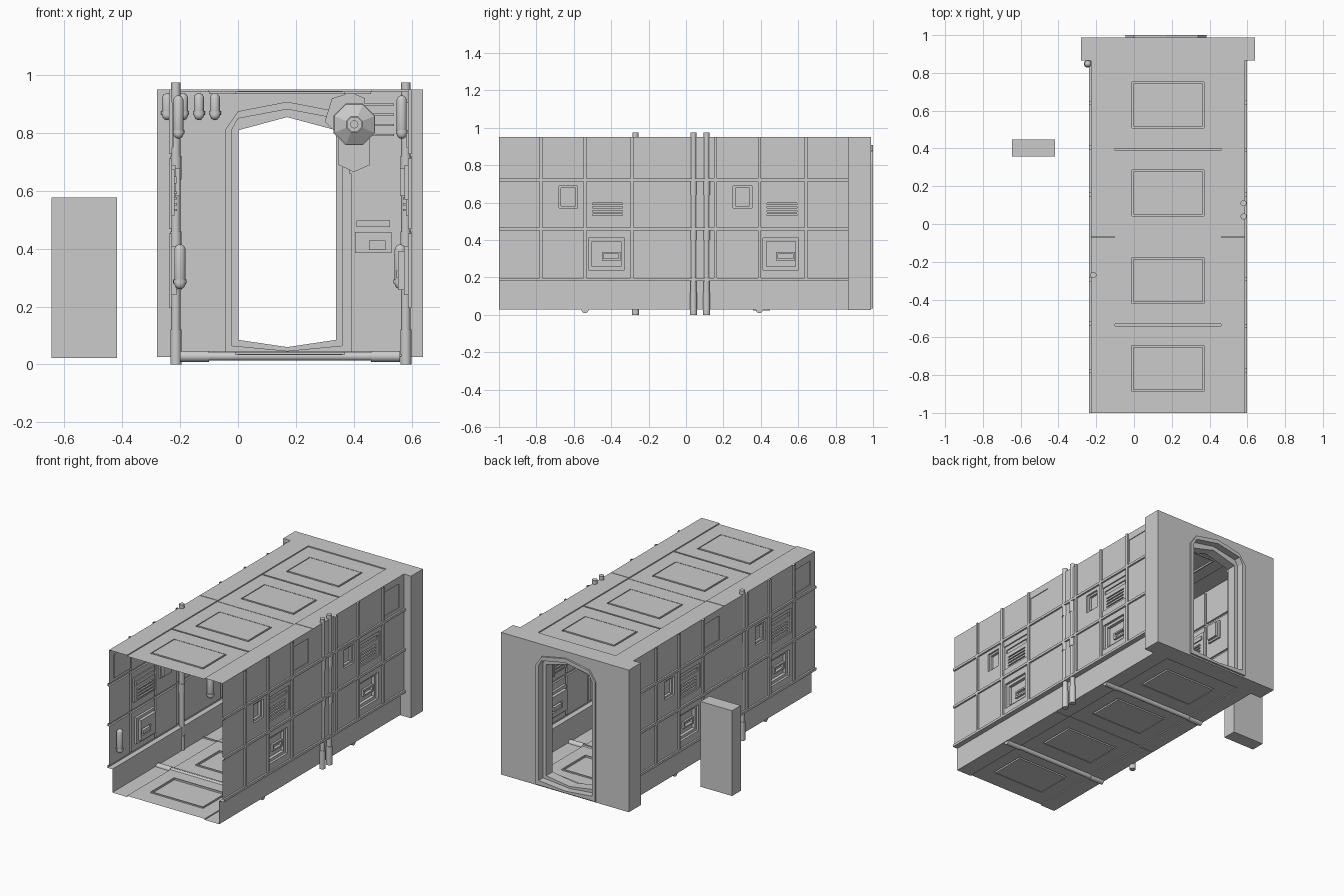
import bpy, bmesh, math
from mathutils import Vector, Matrix

if "Cube" in bpy.data.objects:
    bpy.data.objects.remove(bpy.data.objects["Cube"])

CX, HALF, MOD = 0.18, 0.408, 0.9325      # corridor centre, half width, module length


def finish(name, bm, smooth=False):
    bmesh.ops.recalc_face_normals(bm, faces=bm.faces)
    me = bpy.data.meshes.new(name)
    bm.to_mesh(me)
    bm.free()
    ob = bpy.data.objects.new(name, me)
    bpy.context.collection.objects.link(ob)
    if smooth:
        bpy.context.view_layer.objects.active = ob
        ob.select_set(True)
        bpy.ops.object.shade_smooth_by_angle(angle=math.radians(40))
        ob.select_set(False)
    return ob


def box(name, x0, x1, y0, y1, z0, z1):
    bm = bmesh.new()
    bmesh.ops.create_cube(bm, size=1)
    for v in bm.verts:
        v.co = Vector(((x0 + x1) / 2 + v.co.x * (x1 - x0),
                       (y0 + y1) / 2 + v.co.y * (y1 - y0),
                       (z0 + z1) / 2 + v.co.z * (z1 - z0)))
    return finish(name, bm)


def relief(name, w, h, rects, place):
    """Stepped sheet: later rectangles (u0,u1,v0,v1,depth) overwrite earlier ones."""
    cuts = lambda i, top: sorted({0, top} | {round(r[k], 5) for r in rects for k in (i, i + 1)})
    us, vs = cuts(0, w), cuts(2, h)
    bm = bmesh.new()
    quad = lambda *p: bm.faces.new([bm.verts.new(place(*c)) for c in p])

    def depth(i, j):
        u, v, d = (us[i] + us[i + 1]) / 2, (vs[j] + vs[j + 1]) / 2, 0
        for r in rects:
            if r[0] < u < r[1] and r[2] < v < r[3]:
                d = r[4]
        return d
    nu, nv = len(us) - 1, len(vs) - 1
    for i in range(nu):
        for j in range(nv):
            a, b, c, e, d = us[i], us[i + 1], vs[j], vs[j + 1], depth(i, j)
            quad((a, c, d), (b, c, d), (b, e, d), (a, e, d))
            if i + 1 < nu and depth(i + 1, j) != d:
                d2 = depth(i + 1, j)
                quad((b, c, d), (b, e, d), (b, e, d2), (b, c, d2))
            if j + 1 < nv and depth(i, j + 1) != d:
                d2 = depth(i, j + 1)
                quad((a, e, d), (b, e, d), (b, e, d2), (a, e, d2))
    bmesh.ops.remove_doubles(bm, verts=bm.verts, dist=1e-5)
    return finish(name, bm)


def rod(name, p, q, r, seg=16):
    p, q = Vector(p), Vector(q)
    bm = bmesh.new()
    m = Matrix.Translation((p + q) / 2) @ (q - p).to_track_quat('Z', 'Y').to_matrix().to_4x4()
    bmesh.ops.create_cone(bm, cap_ends=True, segments=seg, radius1=r, radius2=r,
                          depth=(q - p).length, matrix=m)
    return finish(name, bm, True)


def canister(name, x, y, z0, z1, r):
    bm = bmesh.new()
    bmesh.ops.create_uvsphere(bm, u_segments=14, v_segments=9, radius=r)
    k = (z1 - z0) / 2 - r
    for v in bm.verts:
        v.co.z += k if v.co.z > 0 else -k
        v.co += Vector((x, y, (z0 + z1) / 2))
    finish(name, bm, True)
    rod(name + "_collar", (x, y, z0 + r), (x, y, z0 + r * 1.7), r * 1.15)


def ring(name, outer, inner, y0, y1):
    """Prism between two closed outlines in the xz plane."""
    bm = bmesh.new()
    L = [[bm.verts.new((x, y, z)) for x, z in o] for o, y in
         ((outer, y0), (inner, y0), (inner, y1), (outer, y1))]
    n = len(outer)
    for a in range(4):
        for i in range(n):
            b, j = (a + 1) % 4, (i + 1) % n
            bm.faces.new((L[a][i], L[a][j], L[b][j], L[b][i]))
    return finish(name, bm)


def prism(name, pts, y0, y1, s=1.0):
    """Solid outline in xz, its front face scaled by s about its centre."""
    c = sum((Vector(p) for p in pts), Vector((0, 0))) / len(pts)
    bm = bmesh.new()
    A = [bm.verts.new((c.x + (x - c.x) * s, y0, c.y + (z - c.y) * s)) for x, z in pts]
    B = [bm.verts.new((x, y1, z)) for x, z in pts]
    bm.faces.new(A)
    bm.faces.new(B)
    for i in range(len(pts)):
        j = (i + 1) % len(pts)
        bm.faces.new((A[i], A[j], B[j], B[i]))
    return finish(name, bm)


# Wall relief: ledge, ribs, then recessed equipment bays (v = height above 0.028)
F, H = 0.028, 0.922
wall = [(0, MOD, 0, .152, -.023), (0, MOD, .152, .168, .011)]
wall += [(0, MOD, z - .008 - F, z + .008 - F, .011) for z in (.46, .72)]
wall += [(u - .008, u + .008, .168, H, .011) for u in (.225, .46, .71)]
bays = [(.32, .42, .57, .69, -.012), (.332, .408, .582, .678, -.028),
        (.47, .69, .515, .675, -.008), (.485, .675, .625, .65, -.016),
        (.48, .67, .24, .41, -.015), (.498, .652, .258, .392, -.035),
        (.55, .65, .29, .335, -.022), (.56, .64, .30, .325, -.04),
        (.72, .885, .75, .905, -.005)]
bays += [(.50, .66, z, z + .008, -.018) for z in (.53, .55, .57, .59)]
wall += [(a, b, c - F, d - F, e) for a, b, c, d, e in bays]

for k in range(2):
    y0 = -1 + k * MOD
    for s, side in ((1, "right"), (-1, "left")):
        along = lambda u, s=s, y0=y0: y0 + u if s > 0 else y0 + MOD - u
        at = lambda d, s=s: CX + s * (HALF + d)
        relief(f"{side}_wall_{k}", MOD, H, wall,
               lambda u, v, d: Vector((at(d), along(u), v + F)))
        # Tanks on the inner wall faces
        canister(f"{side}_low_tank_{k}", at(-.027), along(.86), .26, .415, .02)
        canister(f"{side}_high_tank_{k}", at(-.022), along(.60), .78, .93, .018)
    # Floor cross pipe with sleeve ends
    yp = y0 + .46
    rod(f"floor_pipe_{k}", (-.2, yp, .028), (.56, yp, .028), .015)
    for a, b in ((-.2, -.1), (.46, .56)):
        rod(f"floor_pipe_sleeve_{k}", (a, yp, .028), (b, yp, .028), .019)


# Ceiling and floor sheets with four framed panels each
def deck(w, off):
    L = 2 * MOD
    x0 = off - (-.1)
    a, b, p, q = -.1 - off, .46 - off, -.01 - off, .37 - off
    r = [(a, b, 0, L, -.007)]
    r += [(a, b, y - .005, y + .005, -.016) for y in (.465, 1.395)]
    r += [(0, w, MOD - .002, MOD + .002, -.009)]
    for y in (.235, .70, 1.165, 1.63):
        r += [(p, q, y - .122, y + .122, -.015),
              (p + .008, q - .008, y - .114, y + .114, -.004)]
    return r


relief("ceiling", 2 * HALF, 2 * MOD, deck(2 * HALF, CX - HALF),
       lambda u, v, d: Vector((CX - HALF + u, v - 1, .95 + d)))
LH = HALF - .023
relief("floor", 2 * LH, 2 * MOD, deck(2 * LH, CX - LH),
       lambda u, v, d: Vector((CX - LH + u, v - 1, F - d)))

# Vertical pipes with thick feet
for i, (x, y) in enumerate(((-.215, -.27), (.58, .04), (.58, .11))):
    rod(f"wall_pipe_{i}", (x, y, 0), (x, y, .975), .016)
    for a, b in ((0, .12), (.64, .72), (.40, .46)):
        rod(f"wall_pipe_sleeve_{i}", (x, y, a), (x, y, b), .019)

# End wall with stepped doorway
M = .17
mirror = lambda low, side, top, bottom: (
    side + [top] + [(2 * M - x, z) for x, z in reversed(side)] + [bottom])
edge = mirror(0, [(-.28, .025), (-.28, .81), (-.28, .95)], (M, .95), (M, .025))
edge = [(.64 if x > .5 else x, z) for x, z in edge]
outer = mirror(0, [(-.045, .035), (-.045, .81), (0, .875)], (M, .908), (M, .034))
mid = mirror(0, [(-.022, .065), (-.022, .81), (0, .85)], (M, .882), (M, .047))
inner = mirror(0, [(.002, .085), (.002, .76), (.002, .81)], (M, .855), (M, .06))
ring("end_wall", edge, outer, .865, .988)
ring("door_frame", outer, mid, .858, 1.0)
ring("door_inner_frame", mid, inner, .89, .955)

# Equipment on the end wall
for i in range(4):
    canister(f"end_wall_tank_{i}", -.245 + i * .055, .848, .845, .937, .018)
box("vent_slot", .41, .525, .856, .87, .475, .497)
box("vent_slot_lip", .414, .521, .852, .86, .48, .492)
box("switch_panel", .405, .53, .857, .87, .385, .457)
box("switch_block", .452, .51, .85, .87, .395, .428)
box("door_side_rail", .383, .392, .855, .87, .03, .66)
for i in range(4):
    box(f"conduit_{i}", .42, .54, .857, .87, .79 + i * .035, .797 + i * .035)


# Lamp: stacked octagons over angled backing plates
def octagon(r, n=8):
    return [(.402 + r * math.cos(math.tau * (i + .5) / n),
             .83 + r * math.sin(math.tau * (i + .5) / n)) for i in range(n)]


prism("lamp_lower_plate", [(.348, .80), (.348, .69), (.40, .665), (.457, .69), (.457, .80)], .852, .868)
prism("lamp_upper_plate", [(.30, .84), (.325, .92), (.39, .94), (.44, .92), (.42, .82), (.34, .80)],
      .852, .868)
prism("lamp_base", octagon(.078), .835, .866)
prism("lamp_shade", octagon(.075), .805, .835, .4)
prism("lamp_cap", octagon(.027), .797, .812)
rod("lamp_bulb", (.402, .79, .83), (.402, .80, .83), .014)

# Free-standing block beside the corridor
box("side_block", -.645, -.418, .358, .448, .022, .577)
